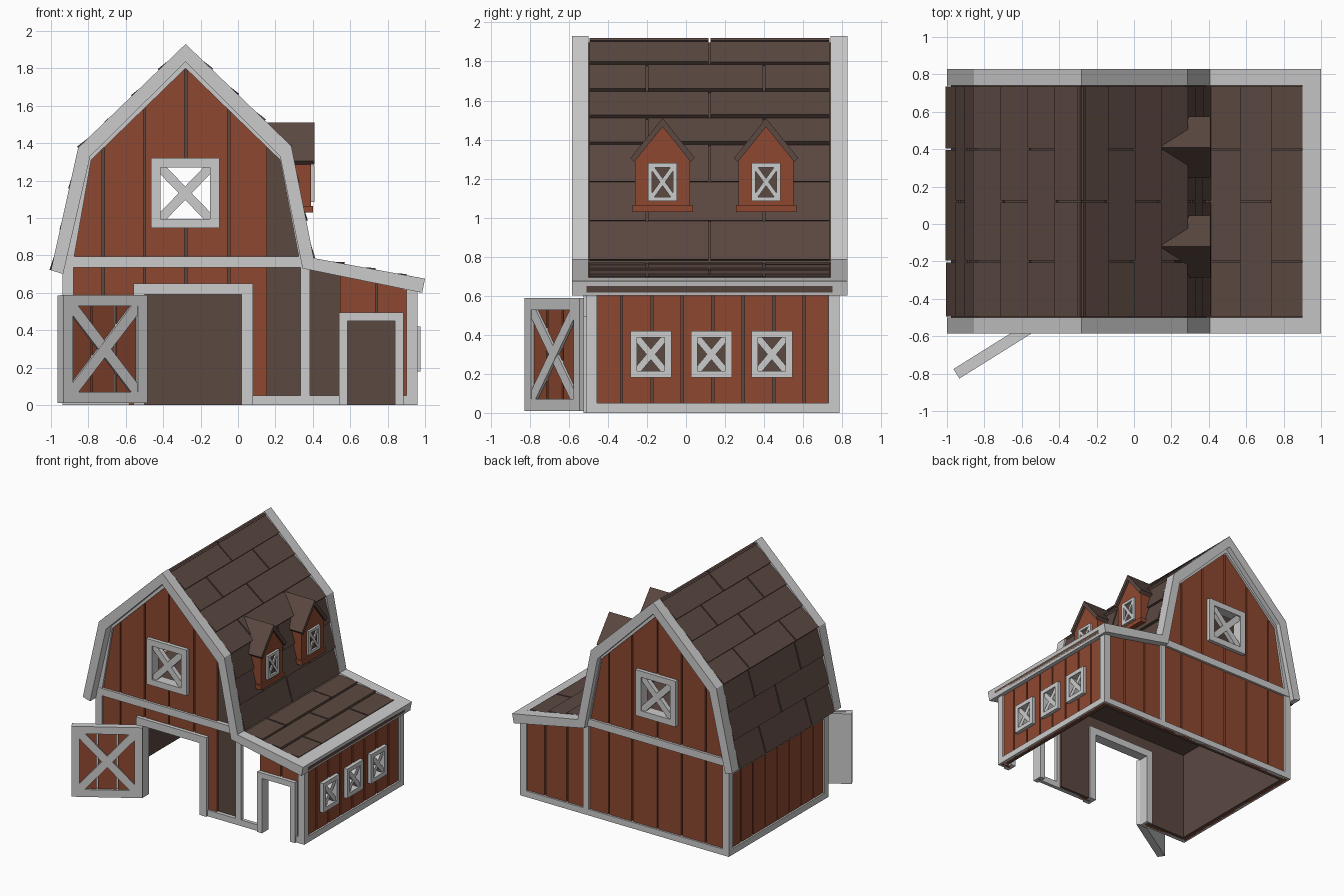
import bpy, bmesh, math, random
from mathutils import Vector

if "Cube" in bpy.data.objects:
    bpy.data.objects.remove(bpy.data.objects["Cube"])

random.seed(4)


def material(name, col):
    m = bpy.data.materials.new(name)
    m.diffuse_color = (*col, 1)
    m.use_nodes = True
    m.node_tree.nodes["Principled BSDF"].inputs["Base Color"].default_value = m.diffuse_color
    return m


RED = material("red_paint", (0.27, 0.065, 0.03))
BROWN = material("brown_wood", (0.105, 0.065, 0.053))


def prism(bm, pts, axis, a, b):
    """Extrude a 2D outline along x or y from a to b (b may depend on u, v)."""
    def place(p, w):
        w = w(*p) if callable(w) else w
        return (w, p[0], p[1]) if axis == 'x' else (p[0], w, p[1])
    lo = [bm.verts.new(place(p, a)) for p in pts]
    hi = [bm.verts.new(place(p, b)) for p in pts]
    bm.faces.new(lo)
    bm.faces.new(hi[::-1])
    n = len(pts)
    for i in range(n):
        bm.faces.new((lo[i], hi[i], hi[(i + 1) % n], lo[(i + 1) % n]))


def make(name, shapes, mat=None):
    """One object out of a list of (outline, axis, a, b)."""
    bm = bmesh.new()
    for s in shapes:
        prism(bm, *s)
    bmesh.ops.recalc_face_normals(bm, faces=bm.faces[:])
    me = bpy.data.meshes.new(name)
    bm.to_mesh(me)
    bm.free()
    ob = bpy.data.objects.new(name, me)
    bpy.context.collection.objects.link(ob)
    if mat:
        me.materials.append(mat)
    return ob


def rect(u0, u1, v0, v1):
    return [(u0, v0), (u1, v0), (u1, v1), (u0, v1)]


def bar(p, q, w):
    p, q = Vector(p), Vector(q)
    d = (q - p).normalized() * (w / 2)
    n = Vector((-d.y, d.x))
    return [tuple(p + n), tuple(p - n), tuple(q - n), tuple(q + n)]


def clip(pts, lim, keep):
    """Keep the part of a convex outline on one side of u = lim."""
    out = []
    for p, q in zip(pts, pts[1:] + pts[:1]):
        dp, dq = (p[0] - lim) * keep, (q[0] - lim) * keep
        if dp >= 0:
            out.append(p)
        if (dp > 0 and dq < 0) or (dp < 0 and dq > 0):
            t = dp / (dp - dq)
            out.append((lim, p[1] + t * (q[1] - p[1])))
    return out


def planks(pts, axis, a, b, cuts, gap=0.006):
    return [(clip(clip(pts, u0 + gap, 1), u1 - gap, -1), axis, a, b)
            for u0, u1 in zip(cuts, cuts[1:])]


def chain(outer, inner, axis, a, b):
    return [([outer[i], outer[i + 1], inner[i + 1], inner[i]], axis, a, b)
            for i in range(len(outer) - 1)]


def cut(ob, holes, axis, a, b):
    cutter = make("cutter", [(h, axis, a, b) for h in holes])
    cutter.hide_render = True
    m = ob.modifiers.new("holes", 'BOOLEAN')
    m.operation, m.solver, m.object = 'DIFFERENCE', 'EXACT', cutter
    dg = bpy.context.evaluated_depsgraph_get()
    ob.data = bpy.data.meshes.new_from_object(ob.evaluated_get(dg))
    ob.modifiers.clear()
    bpy.data.objects.remove(cutter)


def crossed_frame(u0, u1, v0, v1, w, axis, a, b, brace=None):
    """Rectangular frame with an X brace inside."""
    ia, ib = brace or (a + (b - a) * 0.15, a + (b - a) * 0.6)
    e = w * 0.8
    return [(rect(u0, u0 + w, v0, v1), axis, a, b), (rect(u1 - w, u1, v0, v1), axis, a, b),
            (rect(u0 + w, u1 - w, v0, v0 + w), axis, a, b),
            (rect(u0 + w, u1 - w, v1 - w, v1), axis, a, b),
            (bar((u0 + e, v0 + e), (u1 - e, v1 - e), w), axis, ia, ib),
            (bar((u0 + e, v1 - e), (u1 - e, v0 + e), w), axis, ia + 0.002, ib + 0.002)]


# Front and back walls
main = [(-.92, 0), (.36, 0), (.36, .75), (.245, 1.34), (-.28, 1.86), (-.81, 1.34), (-.92, .75)]
lean = [(.36, 0), (.945, 0), (.945, .63), (.36, .75)]
main_cuts = [-.926, -.72, -.5, -.28, -.05, .16, .366]
lean_cuts = [.354, .54, .74, .951]
gable_hole = rect(-.44, -.13, .97, 1.29)
door_holes = [rect(-.52, .04, -.1, .61), rect(.57, .86, -.1, .47)]
g_out = [(-.935, .74), (-.81, 1.34), (-.28, 1.86), (.25, 1.34), (.365, .74)]
g_in = [(-.885, .74), (-.785, 1.31), (-.28, 1.80), (.225, 1.31), (.335, .74)]
for side in ("front", "back"):
    Y = (lambda y: y) if side == "front" else (lambda y: .275 - y)
    holes = [gable_hole] + (door_holes if side == "front" else [])
    wall = make(side + "_wall_boards", planks(main, 'y', Y(-.495), Y(-.472), main_cuts)
                + planks(lean, 'y', Y(-.495), Y(-.472), lean_cuts), RED)
    liner = make(side + "_wall_lining", [(main, 'y', Y(-.472), Y(-.45)),
                                         (lean, 'y', Y(-.472), Y(-.45))], BROWN)
    for ob in (wall, liner):
        cut(ob, holes, 'y', Y(-.6), Y(-.3))
    base = [(-.89, -.58), (.075, .34), (.38, .54), (.875, .92)] if side == "front" \
        else [(-.89, .34), (.38, .92)]
    make(side + "_wall_trim", chain(g_out, g_in, 'y', Y(-.512), Y(-.48))
         + [(rect(-.92, .36, .735, .795), 'y', Y(-.514), Y(-.48)),
            (rect(.335, .385, 0, .74), 'y', Y(-.51), Y(-.48))]
         + [(rect(u, v, 0, .05), 'y', Y(-.51), Y(-.48)) for u, v in base])
    make(side + "_gable_window", crossed_frame(-.465, -.1, .945, 1.32, .05, 'y', Y(-.525), Y(-.44)))

# Side walls with their window openings
side_cuts = [-.486 + i * 1.247 / 8 for i in range(9)]
win_y = (-.18, .13, .44)
win_holes = [rect(y - .085, y + .085, .2, .4) for y in win_y]
for side, s, x, top in (("left", -1, .925, .75), ("right", 1, .945, .63)):
    shape = rect(-.48, .755, 0, top)
    wall = make(side + "_wall_boards", planks(shape, 'x', s * x, s * (x - .023), side_cuts), RED)
    liner = make(side + "_wall_lining", [(shape, 'x', s * (x - .023), s * (x - .045))], BROWN)
    if s > 0:
        for ob in (wall, liner):
            cut(ob, win_holes, 'x', .85, 1.05)
    xo = x + .014
    make(side + "_wall_trim", [
        (rect(-.51, -.455, 0, top), 'x', s * xo, s * (x - .045)),
        (rect(.73, .785, 0, top), 'x', s * xo, s * (x - .045)),
        (rect(-.455, .73, 0, .05), 'x', s * xo, s * (x - .01)),
        (rect(-.455, .73, top - .09, top), 'x', s * xo, s * (x - .01))][:4 if s < 0 else 3])
make("side_windows", [p for y in win_y for p in
                      crossed_frame(y - .105, y + .105, .18, .42, .035, 'x', .975, .89)])

# Loft floor
make("loft_floor", [(rect(-.89, .36, .74, .76), 'y', -.455, .735)], BROWN)

# Door frames
for name, u0, u1, v, w in (("barn", -.5, .02, .59, .06), ("small", .585, .84, .45, .045)):
    make(name + "_door_frame", [(rect(u0 - w, u0, 0, v), 'y', -.525, -.44),
                                (rect(u1, u1 + w, 0, v), 'y', -.525, -.44),
                                (rect(u0 - w, u1 + w, v, v + w), 'y', -.525, -.44)])

# Open barn door, built at its hinge and swung outwards
leaf = [make("barn_door_leaf", [(rect(-.53, 0, .01, .585), 'y', 0, .03)]),
        make("barn_door_boards", planks(rect(-.5, -.03, .04, .56), 'y', -.012, 0,
                                        [-.5, -.34, -.19, -.03]), RED),
        make("barn_door_brace", crossed_frame(-.53, 0, .01, .588, .06, 'y', -.03, 0, (-.027, 0)))]
for ob in leaf:
    ob.location = (-.5, -.52, 0)
    ob.rotation_euler.z = math.radians(32)

# Roof deck and end boards
r_out = [(-1, .72), (-.855, 1.375), (-.28, 1.93), (.285, 1.385), (.405, .785), (1, .675)]
r_in = [(-.935, .70), (-.79, 1.33), (-.28, 1.835), (.225, 1.33), (.345, .73), (.985, .60)]
mid = [(o[0] * .65 + i[0] * .35, o[1] * .65 + i[1] * .35) for o, i in zip(r_out, r_in)]
low = [(o[0] * .2 + i[0] * .8, o[1] * .2 + i[1] * .8) for o, i in zip(r_out, r_in)]
make("roof_deck", chain(mid, low, 'y', -.51, .75), BROWN)
make("front_roof_trim", chain(r_out, r_in, 'y', -.585, -.5))
make("back_roof_trim", chain(r_out, r_in, 'y', .74, .828))
make("lean_to_eave_trim", [([(.9, .694), (1, .675), (.985, .60), (.89, .615)], 'y', -.5, .74)])

# Overlapping roof boards in staggered rows
tiles, row = [], 0
for k, n in enumerate((3, 4, 4, 3, 3)):
    p, q = Vector(r_out[k]), Vector(r_out[k + 1])
    if k == 4:
        q = Vector((.9, .694))
    hi, lo = (p, q) if p.y > q.y else (q, p)
    d = lo - hi
    nrm = Vector((-d.y, d.x)).normalized()
    if nrm.y < 0:
        nrm = -nrm
    for i in range(n):
        a, b = hi + d * (i / n), hi + d * ((i + 1) / n)
        br = [-.5, .12, .74] if row % 2 else [-.5, -.2, .4, .74]
        row += 1
        for y0, y1 in zip(br, br[1:]):
            lift = random.uniform(.002, .009)
            quad = [a - nrm * .014, b + nrm * lift, b - nrm * .025, a - nrm * .03]
            tiles.append(([tuple(v) for v in quad], 'y', y0 + .005, y1 - .005))
make("roof_boards", tiles, BROWN)


# Dormers, running back into the roof slope
def slope_x(u, z):
    if z > 1.385:
        return .285 - (z - 1.385) / .545 * .565 - .03
    return .405 - (z - .785) / .6 * .12 - .03


for name, c in (("front", -.12), ("rear", .41)):
    body = [(c - .14, 1.04), (c + .14, 1.04), (c + .14, 1.32), (c, 1.48), (c - .14, 1.32)]
    make(name + "_dormer_body", [(body, 'x', .39, slope_x),
                                 (rect(c - .155, c + .155, 1.03, 1.065), 'x', .402, slope_x)], RED)
    make(name + "_dormer_roof", [([(c, 1.51), (c + s * .165, 1.305), (c + s * .145, 1.285),
                                   (c, 1.465)], 'x', .41, slope_x) for s in (-1, 1)], BROWN)
    make(name + "_dormer_pane", [(rect(c - .06, c + .06, 1.1, 1.27), 'x', .393, .38)], BROWN)
    make(name + "_dormer_window", crossed_frame(c - .075, c + .075, 1.085, 1.28, .022,
                                                'x', .408, .385))
